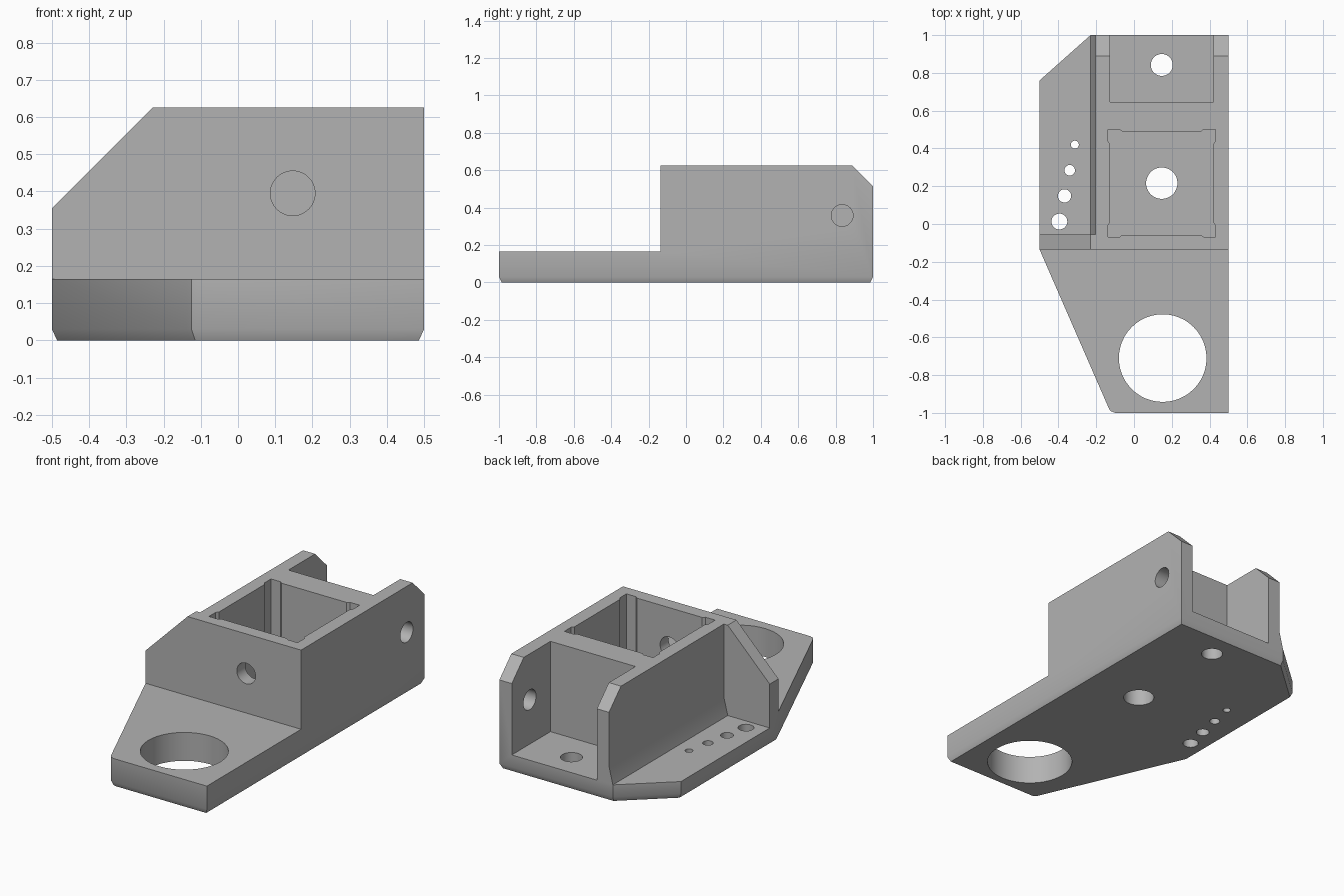
import bpy, bmesh, math
from mathutils import Matrix, Vector

cube = bpy.data.objects.get("Cube")
if cube:
    bpy.data.objects.remove(cube, do_unlink=True)

grey = bpy.data.materials.new("plain_grey")
grey.use_nodes = True
COLOR = (0.45, 0.45, 0.45, 1)
grey.diffuse_color = COLOR
grey.node_tree.nodes["Principled BSDF"].inputs["Base Color"].default_value = COLOR


def make_object(name, bm):
    bmesh.ops.recalc_face_normals(bm, faces=bm.faces)
    mesh = bpy.data.meshes.new(name)
    bm.to_mesh(mesh)
    bm.free()
    mesh.materials.append(grey)
    obj = bpy.data.objects.new(name, mesh)
    bpy.context.collection.objects.link(obj)
    return obj


def prism(points, axis, low, high):
    """Extrude a 2D profile along an axis, between two levels."""
    place = {"x": lambda p, t: (t, p[0], p[1]),
             "y": lambda p, t: (p[0], t, p[1]),
             "z": lambda p, t: (p[0], p[1], t)}[axis]
    bm = bmesh.new()
    face = bm.faces.new([bm.verts.new(place(p, low)) for p in points])
    new = bmesh.ops.extrude_face_region(bm, geom=[face])["geom"]
    shift = Vector(place((0, 0), high - low))
    bmesh.ops.translate(bm, vec=shift, verts=[v for v in new if isinstance(v, bmesh.types.BMVert)])
    bmesh.ops.recalc_face_normals(bm, faces=bm.faces)
    return bm


def rect(a0, a1, b0, b1):
    return [(a0, b0), (a1, b0), (a1, b1), (a0, b1)]


def circle(a, b, r, n=48):
    return [(a + r * math.cos(2 * math.pi * i / n), b + r * math.sin(2 * math.pi * i / n))
            for i in range(n)]


# Solid blank with the footprint of the base and an eased bottom rim
TOP, FLOOR, RIM = 0.625, 0.1, 0.03
outline = [(0.5, -1), (0.5, 1), (-0.23, 1), (-0.5, 0.76), (-0.5, -0.135),
           (-0.138, -0.965), (-0.125, -0.99), (-0.1, -1)]
bm = prism(outline, "z", RIM, TOP)
bottom = min(bm.faces, key=lambda f: f.calc_center_median().z)
bmesh.ops.inset_region(bm, faces=[bottom], thickness=0.014, use_even_offset=True)
for v in bottom.verts:
    v.co.z = 0
bracket = make_object("bracket", bm)


def cut(name, points, axis, low, high):
    cutter = make_object(name, prism(points, axis, low, high))
    cutter.hide_render = True
    mod = bracket.modifiers.new(name, "BOOLEAN")
    mod.operation = "DIFFERENCE"
    mod.solver = "EXACT"
    mod.object = cutter
    bpy.context.view_layer.objects.active = bracket
    bpy.ops.object.modifier_apply(modifier=name)
    bpy.data.objects.remove(cutter, do_unlink=True)


# Low front tongue
cut("front_step", rect(-2, -0.135, 0.165, 1), "x", -1, 1)

# Side ledge, with a flared foot along the wall
cut("side_ledge", [(-1, FLOOR), (-0.23, FLOOR), (-0.205, 0.2), (-0.205, 1), (-1, 1)],
    "y", -0.055, 2)

# Sloped gusset at the front of the ledge
cut("gusset_slope", [(-0.5 - 0.27, 0.355 - 0.27), (-0.23, TOP), (-0.23 + 0.1, TOP + 0.1),
                     (-0.77, TOP + 0.1)], "y", -0.5, -0.04)

# Chamfered rear upper corners
cut("rear_chamfer", [(0.79, 0.725), (1.09, 0.425), (1.09, 0.725)], "x", -1, 1)

# Open slot at the back
LEFT, RIGHT = -0.127, 0.42
cut("rear_slot", rect(LEFT, RIGHT, 0.645, 2), "z", FLOOR, 1)

# Square pocket with relieved corners
cx, cy, half, ear = (LEFT + RIGHT) / 2, 0.216, 0.2735, 0.285
corner = [(half, half - 0.065), (ear, half - 0.05), (ear, ear),
          (half - 0.05, ear), (half - 0.065, half)]
pocket = []
for k in range(4):
    turn = Matrix.Rotation(k * math.pi / 2, 2)
    pocket += [tuple(turn @ Vector(p) + Vector((cx, cy))) for p in corner]
cut("pocket", pocket, "z", FLOOR, 1)

# Vertical holes: tongue, pocket floor, slot floor
for name, x, y, r in [("tongue_hole", 0.152, -0.71, 0.232),
                      ("pocket_hole", 0.147, 0.216, 0.083),
                      ("slot_hole", 0.147, 0.842, 0.058)]:
    cut(name, circle(x, y, r), "z", -1, 1)

# Row of shrinking holes along the ledge
for i in range(4):
    cut("ledge_hole", circle(-0.395 + 0.0273 * i, 0.013 + 0.1357 * i, 0.042 - 0.007 * i, 32),
        "z", -1, 1)

# Holes through the front wall and one side wall
cut("front_hole", circle(0.147, 0.395, 0.06), "y", -0.5, 0.1)
cut("side_hole", circle(0.835, 0.358, 0.058), "x", 0.3, 1)

for o in bpy.context.selected_objects:
    o.select_set(False)
bracket.select_set(True)
bpy.context.view_layer.objects.active = bracket
bpy.ops.object.shade_smooth_by_angle(angle=math.radians(30))
